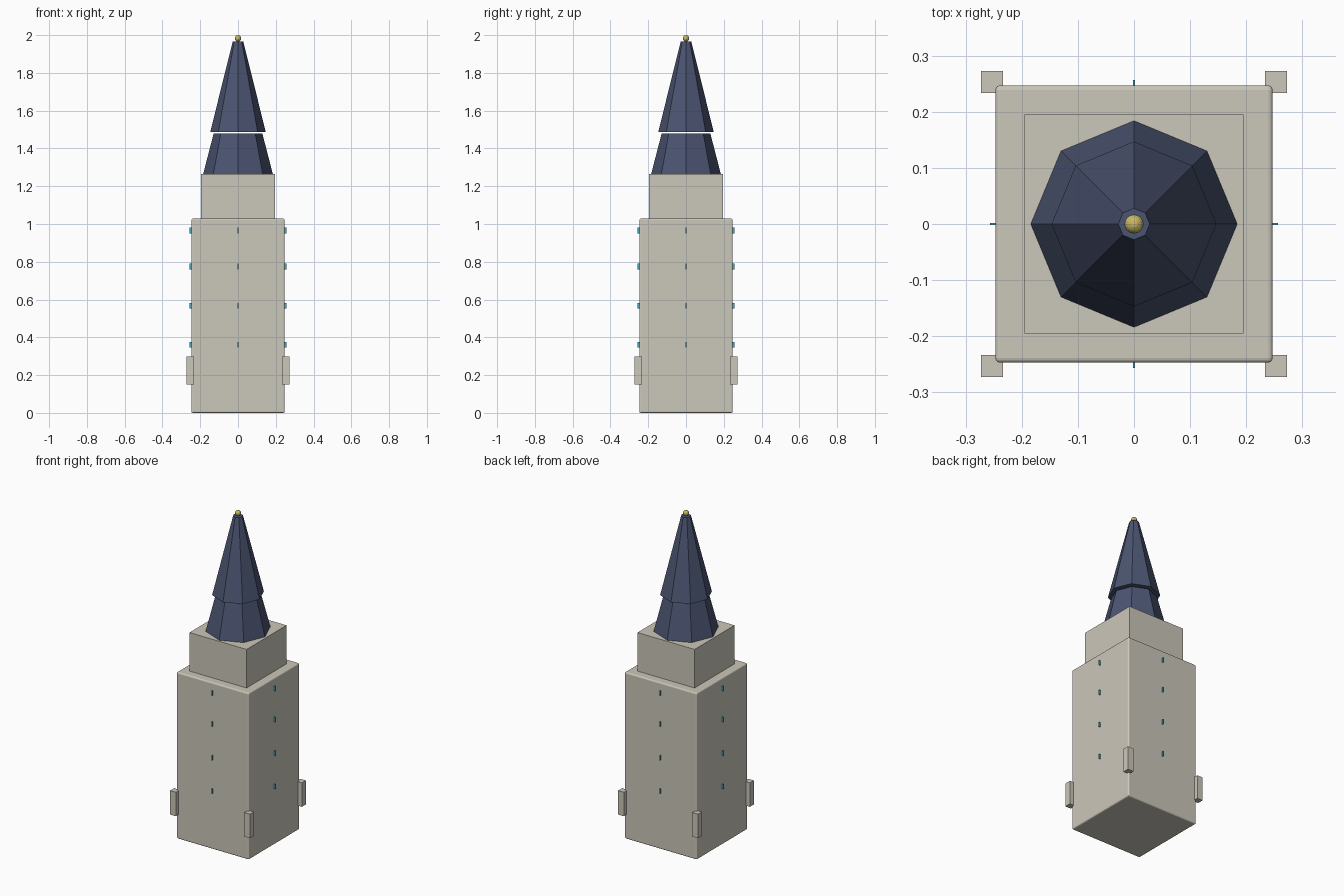
import bpy
import math

if "Cube" in bpy.data.objects:
    bpy.data.objects.remove(bpy.data.objects["Cube"])


def material(name, rgb):
    m = bpy.data.materials.new(name)
    m.diffuse_color = (*rgb, 1)
    m.use_nodes = True
    m.node_tree.nodes["Principled BSDF"].inputs["Base Color"].default_value = m.diffuse_color
    return m


STONE = material("pale_stone", (0.60, 0.57, 0.49))
SLATE = material("blue_slate", (0.07, 0.09, 0.165))
GOLD = material("gold", (0.58, 0.47, 0.13))
GLASS = material("teal_glass", (0.08, 0.40, 0.52))


def finish(name, mat):
    ob = bpy.context.object
    ob.name = name
    ob.data.materials.append(mat)
    return ob


def box(name, mat, center, size):
    bpy.ops.mesh.primitive_cube_add(size=1, location=center)
    ob = finish(name, mat)
    ob.scale = size
    bpy.ops.object.transform_apply(location=False, rotation=False, scale=True)
    return ob


def spire(name, r_bottom, r_top, z0, z1):
    # eight-sided tapered roof with corners on the axes
    bpy.ops.mesh.primitive_cone_add(vertices=8, radius1=r_bottom, radius2=r_top,
                                    depth=z1 - z0, location=(0, 0, (z0 + z1) / 2))
    return finish(name, SLATE)


# main tower with softly rounded edges
tower = box("tower_body", STONE, (0, 0, 0.514), (0.494, 0.494, 1.028))
bevel = tower.modifiers.new("rounded_edges", 'BEVEL')
bevel.width = 0.008
bevel.segments = 3

# belfry block above
box("belfry", STONE, (0, 0, 1.146), (0.39, 0.39, 0.24))

# corner buttresses
for sx in (-1, 1):
    for sy in (-1, 1):
        box("buttress", STONE, (sx * 0.253, sy * 0.253, 0.225), (0.039, 0.039, 0.148))

# narrow window slits, a column on every wall
for z in (0.361, 0.567, 0.775, 0.966):
    for k in range(4):
        a = k * math.pi / 2
        c, s = round(math.cos(a)), round(math.sin(a))
        size = (0.012, 0.004, 0.03) if c else (0.004, 0.012, 0.03)
        box("window_slit", GLASS, (c * 0.251, s * 0.251, z), size)

# two-stage spire, with a thin gap between stages
spire("lower_spire", 0.184, 0.129, 1.266, 1.479)
spire("upper_spire", 0.147, 0.028, 1.487, 1.966)

# finial ball
bpy.ops.mesh.primitive_uv_sphere_add(segments=16, ring_count=8, radius=0.017,
                                     location=(0, 0, 1.983))
finish("finial_ball", GOLD)
